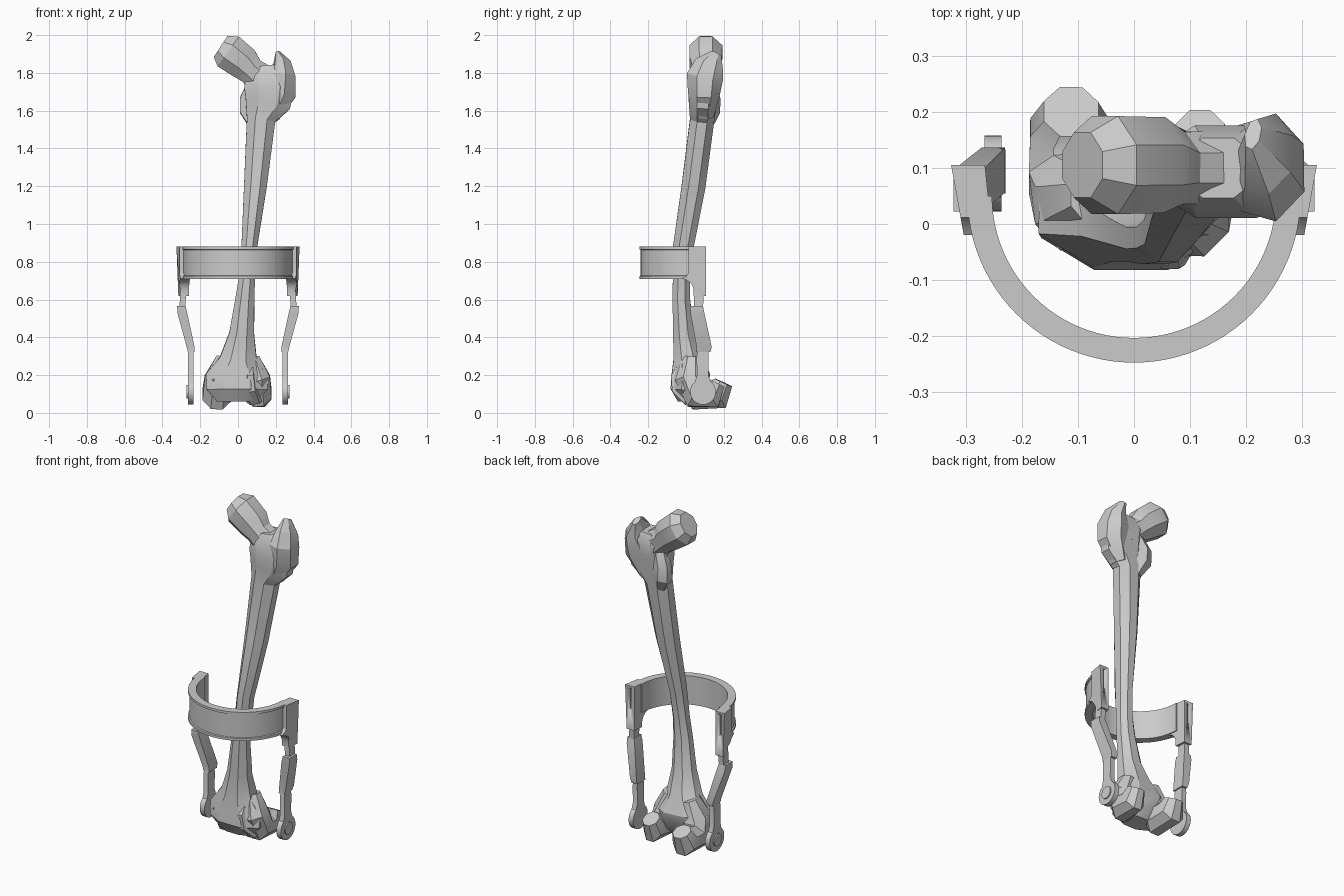
import bpy, bmesh, math
from mathutils import Vector

if "Cube" in bpy.data.objects:
    bpy.data.objects.remove(bpy.data.objects["Cube"])


def finish(name, bm, mirror=False, bevel=0, angle=30):
    bmesh.ops.recalc_face_normals(bm, faces=bm.faces)
    me = bpy.data.meshes.new(name)
    bm.to_mesh(me)
    bm.free()
    ob = bpy.data.objects.new(name, me)
    bpy.context.collection.objects.link(ob)
    bpy.ops.object.select_all(action='DESELECT')
    ob.select_set(True)
    bpy.context.view_layer.objects.active = ob
    bpy.ops.object.shade_smooth_by_angle(angle=math.radians(angle))
    if bevel:
        m = ob.modifiers.new("bevel", 'BEVEL')
        m.width, m.segments, m.limit_method = bevel, 1, 'ANGLE'
    if mirror:
        ob.modifiers.new("mirror", 'MIRROR')
    return ob


def loft(name, rings, **kw):
    """Skin a list of equal point rings and cap both ends."""
    bm = bmesh.new()
    vs = [[bm.verts.new(p) for p in r] for r in rings]
    n = len(rings[0])
    for a, b in zip(vs, vs[1:]):
        for i in range(n):
            j = (i + 1) % n
            bm.faces.new((a[i], a[j], b[j], b[i]))
    bm.faces.new(vs[0])
    bm.faces.new(vs[-1])
    return finish(name, bm, **kw)


def tube(name, stations, ref=(0, 1, 0), n=8, phase=0.5):
    """Faceted limb: stations are (x, y, z, radius in bend plane, radius along ref)."""
    pts = [Vector(s[:3]) for s in stations]
    ref, rings = Vector(ref), []
    for k, s in enumerate(stations):
        t = (pts[min(k + 1, len(pts) - 1)] - pts[max(k - 1, 0)]).normalized()
        u = ref.cross(t).normalized()
        v = t.cross(u)
        f = 1.05
        rings.append([pts[k] + u * s[3] * f * math.cos(a) + v * s[4] * f * math.sin(a)
                      for a in [2 * math.pi * (i + phase) / n for i in range(n)]])
    return loft(name, rings, angle=28)


def bar(name, sections):
    """Rectangular bar from horizontal sections (x, y, z, half x, half y), mirrored."""
    return loft(name, [[(x + i * hx, y + j * hy, z) for i, j in
                        ((-1, -1), (1, -1), (1, 1), (-1, 1))]
                       for x, y, z, hx, hy in sections], mirror=True)


def disc(name, x0, x1, r, y, z):
    circle = [(r * math.cos(2 * math.pi * i / 32), r * math.sin(2 * math.pi * i / 32))
              for i in range(32)]
    return loft(name, [[(x, y + a, z + b) for a, b in circle] for x in (x0, x1)],
                mirror=True)


# Thigh bone: shaft flaring at both ends
tube("bone_shaft", [
    (-.005, .015, .06, .11, .06), (-.005, .015, .12, .165, .1),
    (-.005, .025, .2, .17, .105), (.003, .01, .29, .1, .08),
    (.02, -.012, .42, .068, .058), (.036, -.025, .6, .052, .048),
    (.048, -.024, .72, .044, .047), (.06, -.014, .88, .043, .056),
    (.092, .04, 1.2, .062, .065), (.122, .085, 1.55, .078, .066),
    (.158, .088, 1.64, .125, .075), (.165, .09, 1.72, .135, .082),
    (.155, .1, 1.79, .12, .078), (.15, .1, 1.84, .07, .055)])

# Knuckles of the knee end
tube("inner_condyle", [
    (-.07, .05, .29, .05, .045), (-.1, .035, .18, .085, .08),
    (-.112, .08, .096, .092, .078), (-.115, .172, .1, .085, .072),
    (-.112, .2, .16, .05, .05)], ref=(1, 0, 0))
tube("outer_condyle", [
    (.07, .03, .29, .05, .045), (.095, .02, .18, .08, .078),
    (.11, .06, .1, .085, .07), (.118, .13, .1, .082, .06),
    (.118, .16, .16, .05, .045)], ref=(1, 0, 0))
# Raised outer lip of the kneecap groove
tube("groove_lip", [
    (.065, -.005, .26, .03, .02), (.065, -.04, .19, .045, .03),
    (.07, -.035, .13, .045, .04), (.09, .02, .07, .04, .05)], ref=(1, 0, 0), n=6)

# Hip end: head on its neck, and the two bumps
tube("bone_head", [
    (.18, .1, 1.72, .1, .07), (.07, .1, 1.81, .075, .066),
    (.03, .105, 1.852, .092, .088), (-.052, .105, 1.914, .1, .09),
    (-.092, .105, 1.94, .068, .06)])
tube("greater_trochanter", [
    (.18, .09, 1.57, .045, .055), (.225, .095, 1.69, .085, .082),
    (.235, .1, 1.78, .072, .095), (.235, .125, 1.84, .05, .078),
    (.212, .16, 1.902, .015, .03)], n=7)
tube("lesser_trochanter", [
    (.085, .11, 1.53, .035, .035), (.06, .135, 1.6, .055, .045),
    (.055, .14, 1.66, .05, .04), (.09, .115, 1.75, .04, .04)], n=6)

# Half-round cuff with a recessed outer panel
section = [(.253, .71), (.297, .71), (.297, .724), (.29, .727),
           (.29, .863), (.297, .866), (.297, .88), (.253, .88)]
loft("cuff", [[(r * math.cos(a), .05 + r * math.sin(a), z) for r, z in section]
              for a in [math.pi + math.pi * i / 48 for i in range(49)]])

# Cuff end plates with a drooping tab
side = [(.012, .88), (.105, .88), (.105, .62), (.04, .62), (.04, .655),
        (.03, .68), (.012, .698), (-.02, .712), (.005, .728), (.012, .74)]


def plate_ring(base, slope, drop):
    return [(base + slope * y - (drop if z < .66 else 0), y, z) for y, z in side]


plate = loft("cuff_end_plate", [plate_ring(.255, .1, 0), plate_ring(.307, .18, .01)],
             mirror=True)
cutter = loft("slot_cutter", [[(x, y, z) for y, z in
                               ((.09, .74), (.12, .74), (.12, .865), (.09, .865))]
                              for x in (.288, .302)])
cutter.hide_render = True
cutter.display_type = 'WIRE'
cut = plate.modifiers.new("slot", 'BOOLEAN')
cut.operation, cut.object = 'DIFFERENCE', cutter
plate.modifiers.move(len(plate.modifiers) - 1, 0)

# Jointed side arms
bar("upper_link", [(.29, .068, .64, .016, .026), (.295, .066, .55, .015, .024)])
bar("side_arm", [(.3, .056, .565, .022, .034), (.295, .06, .53, .026, .037),
                 (.251, .096, .35, .021, .04), (.247, .092, .322, .018, .038)])
bar("lower_strut", [(.251, .09, .34, .014, .026), (.251, .088, .3, .015, .032),
                    (.251, .088, .2, .015, .03), (.251, .09, .14, .015, .05)])

# Knee hinge discs
disc("hinge_disc", .236, .266, .068, .09, .112)
disc("hinge_pin", .25, .273, .036, .09, .112)
